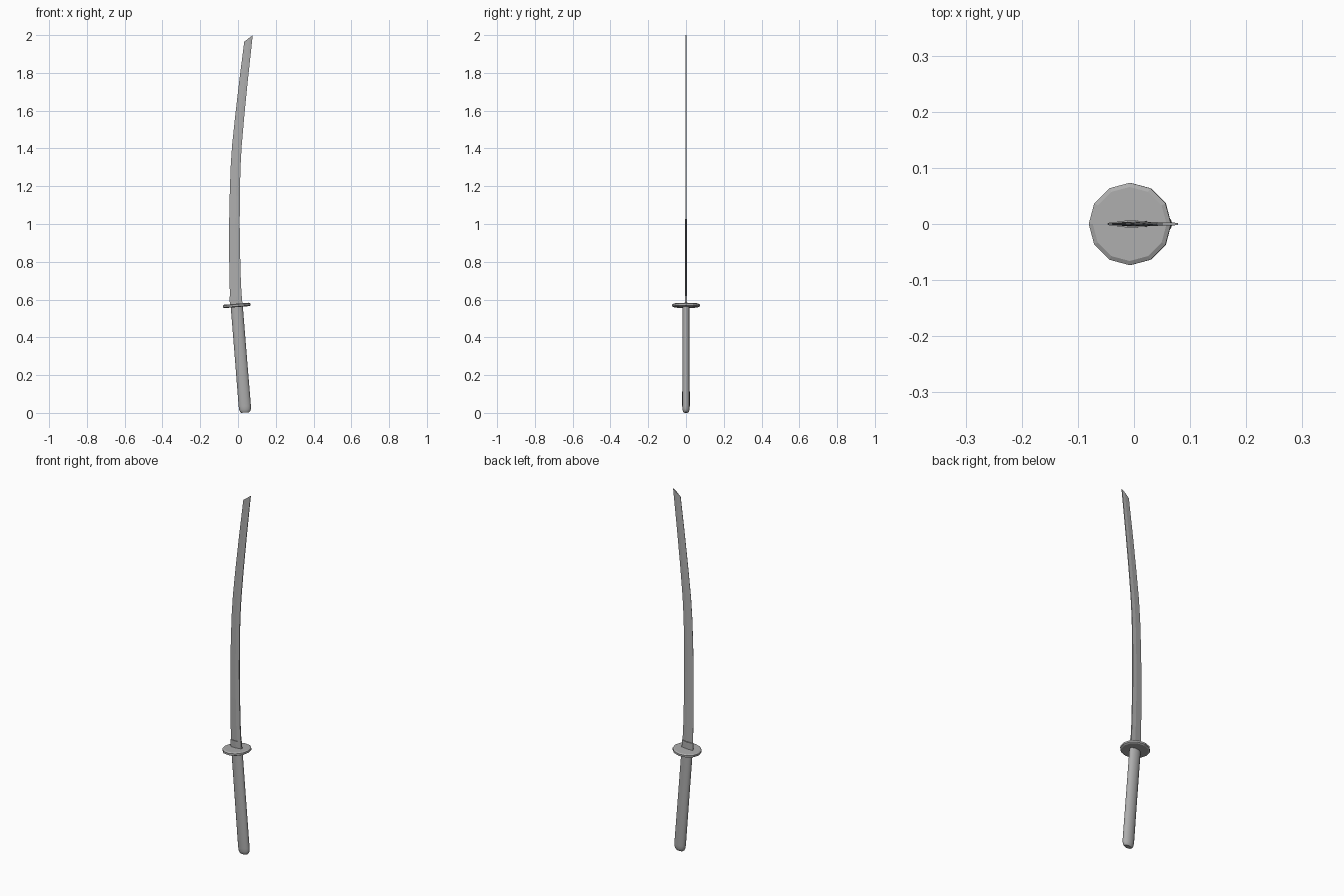
import bpy, math
from mathutils import Vector

if "Cube" in bpy.data.objects:
    bpy.data.objects.remove(bpy.data.objects["Cube"])

TILT = math.radians(-4.6)
AXIS = Vector((math.sin(TILT), 0, math.cos(TILT)))
SIDE = Vector((math.cos(TILT), 0, -math.sin(TILT)))
GUARD = Vector((-0.007, 0, 0.569))

# Dark grey shared by every part
grey = bpy.data.materials.new("dark_grey")
grey.diffuse_color = (0.42, 0.42, 0.42, 1)
grey.use_nodes = True
grey.node_tree.nodes["Principled BSDF"].inputs["Base Color"].default_value = grey.diffuse_color


def loft(name, rings, smooth=None):
    """Skin a list of equal-length point rings and cap both ends."""
    n = len(rings[0])
    verts = [tuple(p) for ring in rings for p in ring]
    faces = [(r * n + i, r * n + (i + 1) % n,
              (r + 1) * n + (i + 1) % n, (r + 1) * n + i)
             for r in range(len(rings) - 1) for i in range(n)]
    faces += [tuple(reversed(range(n))),
              tuple(range((len(rings) - 1) * n, len(rings) * n))]
    mesh = bpy.data.meshes.new(name)
    mesh.from_pydata(verts, [], faces)
    mesh.materials.append(grey)
    obj = bpy.data.objects.new(name, mesh)
    bpy.context.collection.objects.link(obj)
    if smooth:
        bpy.ops.object.select_all(action='DESELECT')
        obj.select_set(True)
        bpy.context.view_layer.objects.active = obj
        bpy.ops.object.shade_smooth_by_angle(angle=math.radians(smooth))
    return obj


def oval(distance, rx, ry, sides):
    """Oval ring square to the tilted grip axis, measured from the guard."""
    c = GUARD + AXIS * distance
    return [c + SIDE * rx * math.cos(a) + Vector((0, ry * math.sin(a), 0))
            for a in (2 * math.pi * i / sides for i in range(sides))]


# Grip with a rounded butt
loft("grip", [oval(d, rx, ry, 16) for d, rx, ry in (
    (-0.569, 0.021, 0.012), (-0.563, 0.027, 0.016), (-0.552, 0.031, 0.019),
    (-0.535, 0.0325, 0.020), (-0.27, 0.032, 0.0195), (0, 0.032, 0.019))], 40)

# Twelve-sided guard with chamfered rim
loft("guard", [oval(d, r, r, 12) for d, r in (
    (-0.009, 0.066), (-0.005, 0.0735), (0.005, 0.0735), (0.009, 0.066))])

# Collar around the base of the blade
loft("collar", [[(xl, -0.002, z), (xl + 0.035, -0.0065, z), (xr, -0.005, zr),
                 (xr, 0.005, zr), (xl + 0.035, 0.0065, z), (xl, 0.002, z)]
                for xl, xr, z, zr in ((-0.042, 0.024, 0.565, 0.57),
                                      (-0.046, 0.020, 0.615, 0.62))])

# Blade: (cutting edge x, edge z, spine x, spine z), ending in a slanted tip
stations = [(-0.041, 0.565, 0.022, 0.57), (-0.045, 0.70, 0.015, 0.70),
            (-0.047, 0.85, 0.011, 0.85), (-0.047, 1.00, 0.009, 1.00),
            (-0.044, 1.15, 0.010, 1.15), (-0.039, 1.30, 0.013, 1.30),
            (-0.031, 1.42, 0.020, 1.42), (-0.014, 1.58, 0.034, 1.58),
            (0.007, 1.76, 0.052, 1.76), (0.033, 1.965, 0.078, 2.00)]
rings = []
for i, (ex, ez, sx, sz) in enumerate(stations):
    t = i / (len(stations) - 1)
    half = 0.0045 - 0.0015 * t
    edge, spine = Vector((ex, 0, ez)), Vector((sx, 0, sz))
    ridge = edge.lerp(spine, 0.62)
    rings.append([p + Vector((0, s * w, 0)) for p, s, w in (
        (edge, -1, 0.0006), (ridge, -1, half), (spine, -1, half * 0.65),
        (spine, 1, half * 0.65), (ridge, 1, half), (edge, 1, 0.0006))])
loft("blade", rings)
